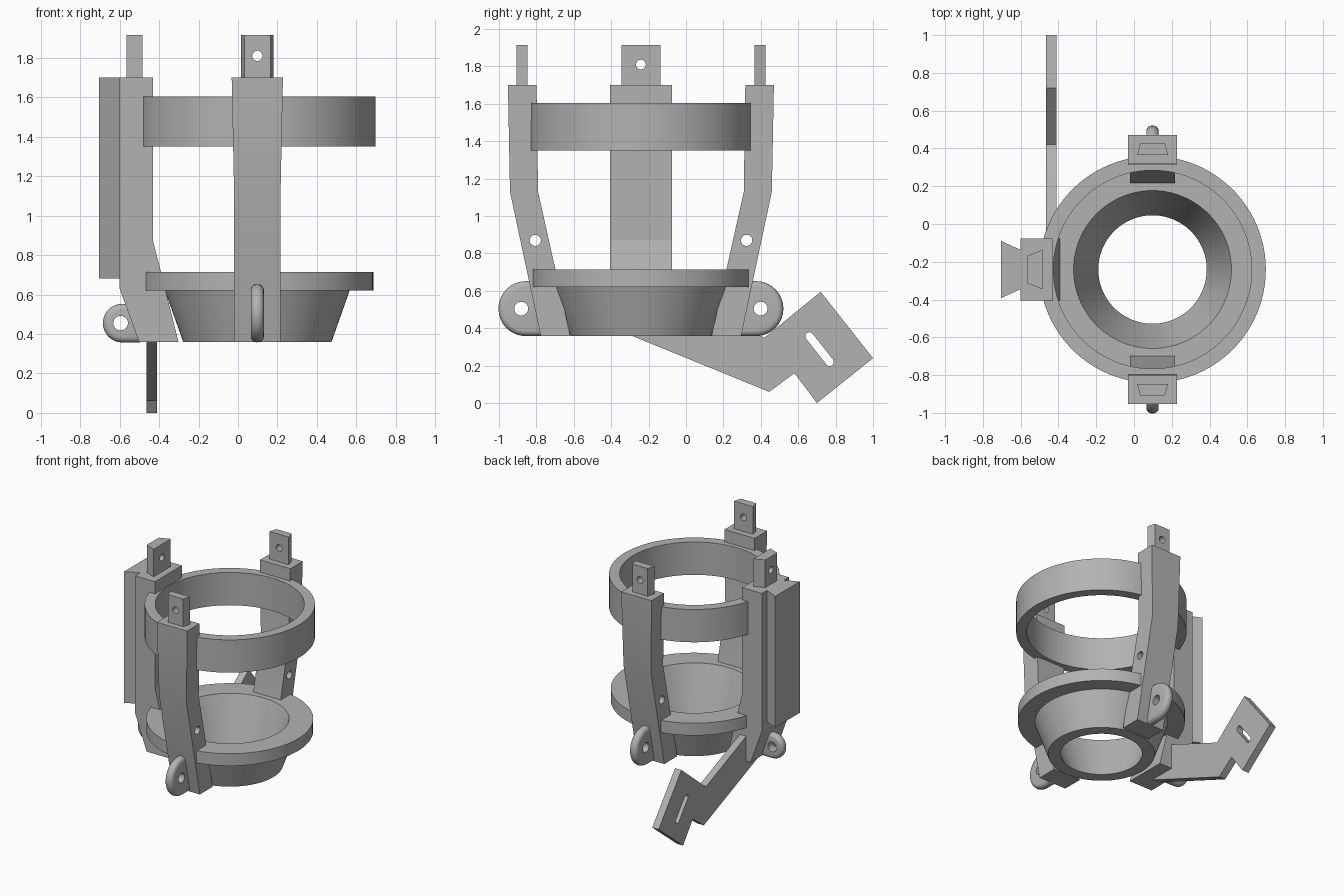
import bpy
import bmesh
from math import sin, cos, pi, atan2, radians
from mathutils import Matrix, Vector

if "Cube" in bpy.data.objects:
    bpy.data.objects.remove(bpy.data.objects["Cube"], do_unlink=True)

grey = bpy.data.materials.new("light grey")
grey.use_nodes = True
grey.diffuse_color = (0.45, 0.45, 0.45, 1)
grey.node_tree.nodes["Principled BSDF"].inputs["Base Color"].default_value = (0.45, 0.45, 0.45, 1)

# Ring axis; parts are built with +y pointing outward from it
CENTRE = Matrix.Translation((0.098, -0.241, 0))
BACK, LEFT_SIDE, FRONT = 0, 90, 180


def loft(name, rings, closed=False, turn=0, place=CENTRE):
    """Skin a run of matching point rings; closed joins last to first."""
    bm = bmesh.new()
    rows = [[bm.verts.new(p) for p in ring] for ring in rings]
    n = len(rows[0])
    for i in range(len(rows) - (0 if closed else 1)):
        a, b = rows[i], rows[(i + 1) % len(rows)]
        for j in range(n):
            k = (j + 1) % n
            bm.faces.new((a[j], a[k], b[k], b[j]))
    if not closed:
        bm.faces.new(rows[0])
        bm.faces.new(rows[-1])
    bmesh.ops.transform(bm, matrix=place @ Matrix.Rotation(radians(turn), 4, "Z"), verts=bm.verts)
    bmesh.ops.recalc_face_normals(bm, faces=bm.faces)
    mesh = bpy.data.meshes.new(name)
    bm.to_mesh(mesh)
    bm.free()
    mesh.materials.append(grey)
    obj = bpy.data.objects.new(name, mesh)
    bpy.context.collection.objects.link(obj)
    return obj


def bake(obj):
    """Turn the modifiers into real geometry."""
    bpy.context.view_layer.update()
    graph = bpy.context.evaluated_depsgraph_get()
    mesh = bpy.data.meshes.new_from_object(obj.evaluated_get(graph))
    obj.modifiers.clear()
    obj.data = mesh


def cut(obj, cutter):
    mod = obj.modifiers.new("hole", "BOOLEAN")
    mod.operation = "DIFFERENCE"
    mod.solver = "EXACT"
    mod.object = cutter
    bake(obj)
    bpy.data.objects.remove(cutter, do_unlink=True)


def smooth(obj):
    bpy.ops.object.select_all(action="DESELECT")
    obj.select_set(True)
    bpy.context.view_layer.objects.active = obj
    bpy.ops.object.shade_smooth_by_angle(angle=radians(30))


def slot_outline(a, b, radius, steps=16):
    """Rounded outline around the segment from a to b."""
    a, b = Vector(a), Vector(b)
    base = atan2(b.y - a.y, b.x - a.x)
    points = []
    for mid, start in ((b, base - pi / 2), (a, base + pi / 2)):
        for i in range(steps + 1):
            t = start + pi * i / steps
            points.append((mid.x + radius * cos(t), mid.y + radius * sin(t)))
    return points


def plate(name, outline, x0, x1, **kw):
    """Extrude a (y, z) outline along x."""
    return loft(name, [[(x, y, z) for y, z in outline] for x in (x0, x1)], **kw)


def upright(name, plan, z0, z1, turn):
    """Extrude an (x, y) plan along z."""
    return loft(name, [[(x, y, z) for x, y in plan] for z in (z0, z1)], turn=turn)


def circle(u, v, radius, steps=32):
    return [(u + radius * cos(2 * pi * i / steps), v + radius * sin(2 * pi * i / steps)) for i in range(steps)]


def lathe(name, profile, steps=96):
    turns = [2 * pi * i / steps for i in range(steps)]
    obj = loft(name, [[(r * cos(t), r * sin(t), z) for r, z in profile] for t in turns], closed=True)
    smooth(obj)


# Upper hoop and lower funnel with flange
lathe("upper_ring", [(0.525, 1.35), (0.6, 1.35), (0.6, 1.605), (0.525, 1.605)])
lathe("lower_funnel", [(0.287, 0.36), (0.376, 0.36), (0.468, 0.62),
                       (0.588, 0.62), (0.588, 0.715), (0.418, 0.715)])


def arm(name, rows, turn):
    """Rows are (height, inner radius, outer radius, half width)."""
    return loft(name, [[(-w, a, z), (w, a, z), (w, b, z), (-w, b, z)] for z, a, b, w in rows], turn=turn)


def tab(name, inner, outer, wide, narrow, turn):
    """Tapered tongue on top of an arm with a pin hole."""
    plan = [(-wide, inner), (wide, inner), (narrow, outer), (-narrow, outer)]
    obj = upright(name, plan, 1.69, 1.915, turn)
    ring = circle(0, 1.81, 0.026)
    cut(obj, loft("pin", [[(x, y, z) for x, z in ring] for y in (inner - 0.1, outer + 0.1)], turn=turn))
    smooth(obj)


def lug(name, root, mid, height, radius, hole, turn):
    """Rounded eyelet at the foot of an arm."""
    outline = [p for p in slot_outline((root, height), (mid, height), radius) if p[0] >= root - 0.001]
    obj = plate(name, outline, -0.033, 0.033, turn=turn)
    bevel = obj.modifiers.new("round", "BEVEL")
    bevel.width = 0.03
    bevel.segments = 5
    bevel.limit_method = "ANGLE"
    bake(obj)
    cut(obj, plate("pin", circle(hole, height, 0.037), -0.2, 0.2, turn=turn))
    smooth(obj)


# Matching front and back arms
for side, turn in (("front", FRONT), ("back", BACK)):
    post = arm(side + "_arm", [(0.36, 0.378, 0.536, 0.118), (1.13, 0.55, 0.7, 0.118),
                               (1.7, 0.558, 0.711, 0.13)], turn)
    cut(post, plate("pin", circle(0.565, 0.87, 0.03), -0.3, 0.3, turn=turn))
    smooth(post)
    tab(side + "_tab", 0.606, 0.666, 0.082, 0.066, turn)
    lug(side + "_lug", 0.5, 0.615, 0.505, 0.147, 0.64, turn)

# Wide side arm with dovetail rail
arm("side_arm", [(0.36, 0.4, 0.6, 0.165), (0.63, 0.467, 0.698, 0.165),
                 (0.87, 0.528, 0.698, 0.165), (1.7, 0.528, 0.698, 0.165)], LEFT_SIDE)
tab("side_tab", 0.582, 0.662, 0.105, 0.073, LEFT_SIDE)
lug("side_lug", 0.57, 0.685, 0.455, 0.098, 0.693, LEFT_SIDE)
upright("dovetail_rail", [(-0.1, 0.69), (0.1, 0.69), (0.152, 0.803), (-0.152, 0.803)], 0.68, 1.7, LEFT_SIDE)

# Trailing bracket with slotted end plate
bracket = plate("rear_bracket", [(-0.29, 0.36), (0.445, 0.06), (0.58, 0.16), (0.7, 0.0), (1.0, 0.24),
                                 (0.72, 0.595), (0.42, 0.35), (-0.08, 0.555), (-0.29, 0.555)],
                -0.465, -0.41, place=Matrix())
cut(bracket, plate("slot", slot_outline((0.66, 0.357), (0.768, 0.22), 0.022), -0.7, -0.2, place=Matrix()))
smooth(bracket)
